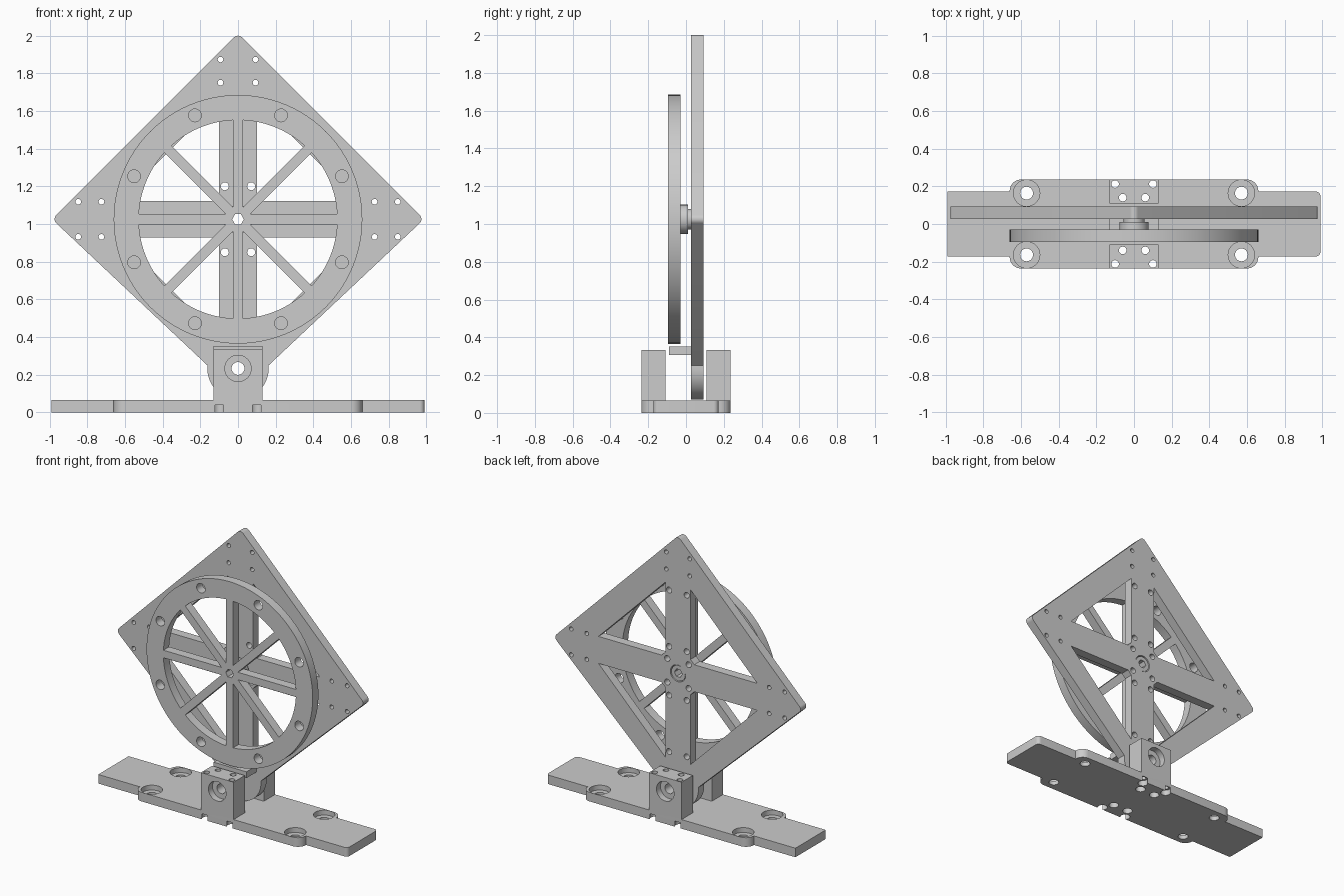
import bpy, bmesh
from math import sin, cos, asin, pi, tan
from mathutils import Matrix, Vector

if "Cube" in bpy.data.objects:
    bpy.data.objects.remove(bpy.data.objects["Cube"], do_unlink=True)

SHADE = (0.604, 0.604, 0.604, 1)
gray = bpy.data.materials.new("plain gray")
gray.use_nodes = True
gray.diffuse_color = SHADE
gray.node_tree.nodes["Principled BSDF"].inputs["Base Color"].default_value = SHADE

HUB = 1.025      # height of the wheel axle
PIVOT = 0.233    # height of the pivot bolt


def circle(x, y, r, n=32):
    return [(x + r * cos(2 * pi * i / n), y + r * sin(2 * pi * i / n)) for i in range(n)]


def box(x0, x1, y0, y1):
    return [(x0, y0), (x1, y0), (x1, y1), (x0, y1)]


def fillet(corners, n=8):
    """Round each (x, y, radius) corner of a polygon."""
    out = []
    for i, (x, y, r) in enumerate(corners):
        p = Vector((x, y))
        if r == 0:
            out.append(p)
            continue
        a = (Vector(corners[i - 1][:2]) - p).normalized()
        b = (Vector(corners[(i + 1) % len(corners)][:2]) - p).normalized()
        half = a.angle(b) / 2
        c = p + (a + b).normalized() * r / sin(half)
        t = r / tan(half)
        start, end = (p + a * t - c).normalized(), (p + b * t - c).normalized()
        out += [c + start.slerp(end, k / n) * r for k in range(n + 1)]
    return out


def prism(bm, outline, lo, hi, axis):
    """Extrude an outline along Y (x, z outline) or Z (x, y outline)."""
    def place(p, h):
        return (p[0], h, p[1]) if axis == "Y" else (p[0], p[1], h)
    f = bm.faces.new([bm.verts.new(place(p, lo)) for p in outline])
    g = bmesh.ops.extrude_face_region(bm, geom=[f])
    d = (0, hi - lo, 0) if axis == "Y" else (0, 0, hi - lo)
    bmesh.ops.translate(bm, vec=d, verts=[v for v in g["geom"] if isinstance(v, bmesh.types.BMVert)])


def solid(name, prisms):
    bm = bmesh.new()
    for p in prisms:
        prism(bm, *p)
    bmesh.ops.recalc_face_normals(bm, faces=bm.faces)
    me = bpy.data.meshes.new(name)
    bm.to_mesh(me)
    bm.free()
    me.materials.append(gray)
    ob = bpy.data.objects.new(name, me)
    bpy.context.collection.objects.link(ob)
    return ob


def part(name, prisms, *cuts):
    """Make a part and subtract each group of cutter prisms from it."""
    ob = solid(name, prisms)
    cutters = [solid(name + "_cutter", c) for c in cuts]
    for c in cutters:
        c.hide_render = True
        m = ob.modifiers.new("cut", "BOOLEAN")
        m.operation, m.solver, m.object = "DIFFERENCE", "EXACT", c
    dg = bpy.context.evaluated_depsgraph_get()
    me = bpy.data.meshes.new_from_object(ob.evaluated_get(dg))
    ob.modifiers.clear()
    ob.data = me
    for c in cutters:
        bpy.data.objects.remove(c, do_unlink=True)
    bpy.ops.object.select_all(action="DESELECT")
    ob.select_set(True)
    bpy.context.view_layer.objects.active = ob
    bpy.ops.object.shade_smooth_by_angle(angle=0.6)
    return ob


SIGNS = [(a, b) for a in (-1, 1) for b in (-1, 1)]

# Base plate with wide middle, counterbored mounting holes and screw bores;
# its right end is square and its left end slightly rounded
side = [(0.99, 0.172, 0.025), (0.66, 0.172, 0), (0.66, 0.236, 0.06),
        (-0.66, 0.236, 0.06), (-0.66, 0.172, 0), (-0.99, 0.172, 0)]
outline = side + [(x, -y, r) for x, y, r in side[::-1]]
mounts = [(0.57 * a, 0.164 * b) for a, b in SIGNS]
screws = [(x * a, y * b) for a, b in SIGNS for x, y in ((0.1, 0.212), (0.06, 0.14))]
part("base_plate", [(fillet(outline), 0, 0.065, "Z")],
     [(circle(x, y, 0.034), -0.1, 0.2, "Z") for x, y in mounts],
     [(circle(x, y, 0.07), 0.03, 0.2, "Z") for x, y in mounts],
     [(circle(x, y, 0.02, 20), -0.1, 0.2, "Z") for x, y in screws],
     [(circle(x, y, 0.033, 20), -0.1, 0.04, "Z") for x, y in screws])

# Pivot posts: the back one is drilled, the front one is its mirror image
back_post = part("back_post", [(box(-0.13, 0.13, 0.108, 0.236), 0.065, 0.333, "Z")],
                 [(circle(0, PIVOT, 0.034), -0.5, 0.5, "Y")],
                 [(circle(0, PIVOT, 0.07), 0.19, 0.4, "Y")],
                 [(circle(x, y, 0.02, 20), 0, 0.5, "Z") for x, y in screws if y > 0])
front_post = back_post.copy()
front_post.name = "front_post"
front_post.data = back_post.data.copy()
front_post.data.transform(Matrix.Scale(-1, 4, (0, 1, 0)))
front_post.data.flip_normals()
bpy.context.collection.objects.link(front_post)

# Diamond plate with rounded pivot tab, triangular windows and screw holes
diamond = [(0.163, 0.25, 0), (0.987, HUB, 0.03), (0, 2.012, 0.03), (-0.987, HUB, 0.03), (-0.163, 0.25, 0)]
tab = [(0.163 * cos(t), PIVOT + 0.163 * sin(t)) for t in (pi + pi * k / 24 for k in range(25))]
window = [(0.13, 0.097), (0.631, 0.097), (0.1, 0.628), (0.1, 0.127)]
windows = [([(x * a, HUB + z * b) for x, z in window], -0.2, 0.3, "Y") for a, b in SIGNS]
big = [(0.07 * a, d * b) for a, b in SIGNS for d in (0.175, 0.58)]
big += [(0.085 * a, 0.085 * b) for a, b in SIGNS]
small = [(a * 0.093, z) for a in (-1, 1) for z in (0.725, 0.848)]
small += [(z * a, x) for a in (-1, 1) for x, z in small]
holes = [(circle(x, HUB + z, 0.021, 20), -0.2, 0.3, "Y") for x, z in big]
holes += [(circle(x, HUB + z, 0.015, 16), -0.2, 0.3, "Y") for x, z in small]
holes += [(circle(0, HUB, 0.06), -0.2, 0.3, "Y"), (circle(0, PIVOT, 0.034), -0.2, 0.3, "Y")]
part("diamond_plate", [(fillet(diamond) + tab, 0.027, 0.092, "Y")], windows, holes)

# Ledge on the plate below the wheel
part("stop_ledge", [(box(-0.13, 0.13, -0.09, 0.027), 0.307, 0.352, "Z")])

# Wheel: disc with eight sector windows and eight rim holes
R, W = 0.527, 0.027
e, apex = asin(W / R), W / sin(pi / 8)
sectors, rim = [], []
for i in range(8):
    a0, mid = i * pi / 4, (i + 0.5) * pi / 4
    pts = [(apex * cos(mid), apex * sin(mid))]
    for k in range(13):
        t = a0 + e + (pi / 4 - 2 * e) * k / 12
        pts.append((R * cos(t), R * sin(t)))
    sectors.append(([(x, z + HUB) for x, z in pts], -0.3, 0.2, "Y"))
    rim.append((circle(0.597 * cos(mid), HUB + 0.597 * sin(mid), 0.034, 24), -0.3, 0.2, "Y"))
axle_hole = (circle(0, HUB, 0.031, 6), -0.3, 0.3, "Y")
part("wheel", [(circle(0, HUB, 0.66, 96), -0.095, -0.03, "Y")], sectors, rim + [axle_hole])

# Hub flange and axle sleeve
part("hub_flange", [(circle(0, HUB, 0.077), -0.03, 0.01, "Y")], [axle_hole])
part("axle_sleeve", [(circle(0, HUB, 0.055), 0.01, 0.087, "Y")], [axle_hole])
